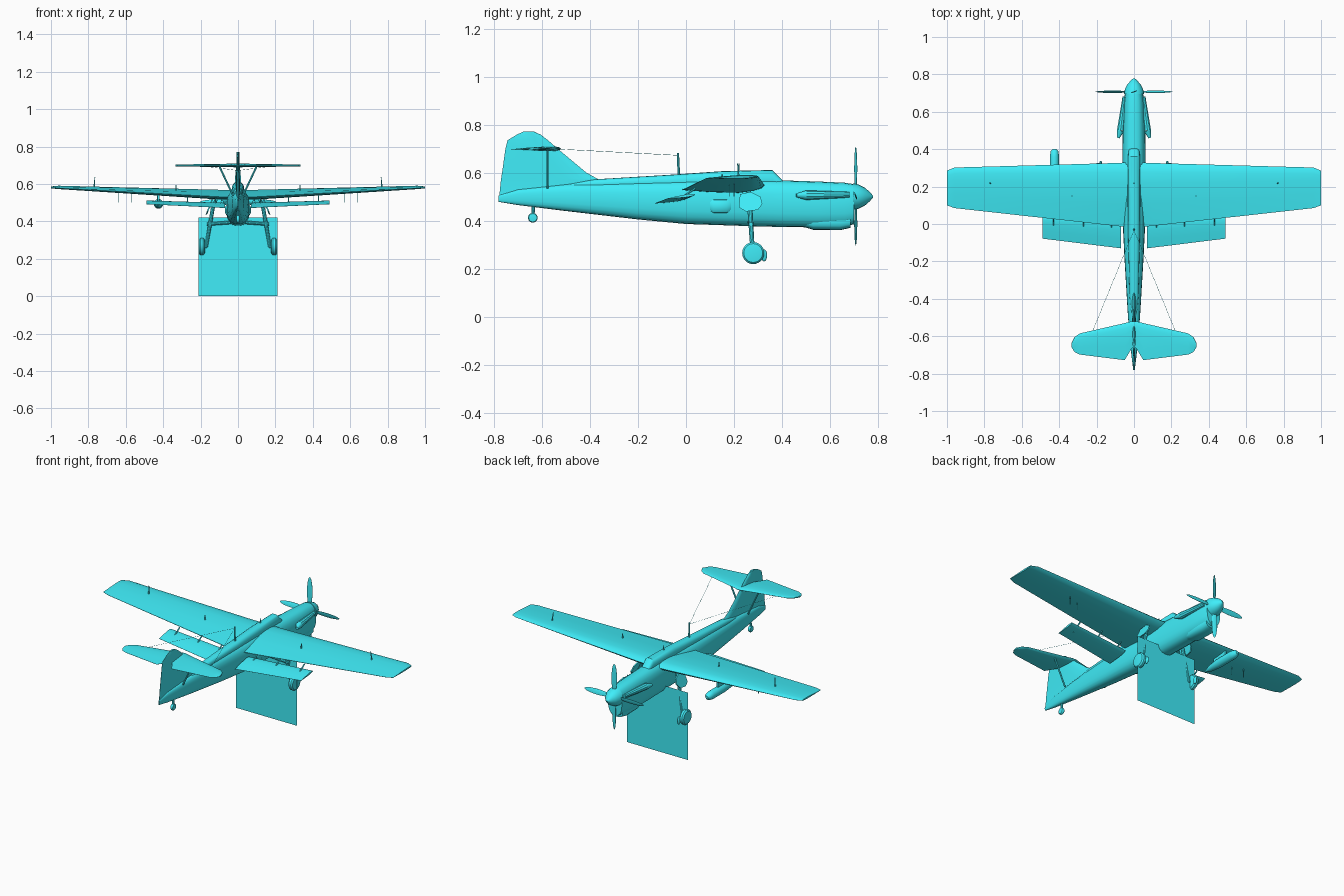
import bpy, bmesh
from math import sin, cos, pi, radians, copysign
from mathutils import Vector, Matrix

if "Cube" in bpy.data.objects:
    bpy.data.objects.remove(bpy.data.objects["Cube"])

paint = bpy.data.materials.new("turquoise_paint")
paint.diffuse_color = (.05, .85, .95, 1)
paint.use_nodes = True
paint.node_tree.nodes["Principled BSDF"].inputs["Base Color"].default_value = paint.diffuse_color


def finish(name, bm, mirror=False, angle=35):
    bmesh.ops.recalc_face_normals(bm, faces=bm.faces)
    me = bpy.data.meshes.new(name)
    bm.to_mesh(me)
    bm.free()
    me.materials.append(paint)
    ob = bpy.data.objects.new(name, me)
    bpy.context.collection.objects.link(ob)
    bpy.ops.object.select_all(action='DESELECT')
    ob.select_set(True)
    bpy.context.view_layer.objects.active = ob
    bpy.ops.object.shade_smooth_by_angle(angle=radians(angle))
    if mirror:
        ob.modifiers.new("Mirror", 'MIRROR')
    return ob


def skin(name, rings, mirror=False):
    """Join equal-length closed rings of points and cap both ends."""
    bm = bmesh.new()
    loops = [[bm.verts.new(p) for p in r] for r in rings]
    n = len(loops[0])
    for a, b in zip(loops, loops[1:]):
        for i in range(n):
            j = (i + 1) % n
            bm.faces.new((a[i], a[j], b[j], b[i]))
    bm.faces.new(loops[0])
    bm.faces.new(loops[-1])
    return finish(name, bm, mirror)


def body(name, stations, n=20, power=0.75, cx=0, mirror=False):
    """Stations along the length: y, bottom z, top z, half width."""
    def ring(y, lo, hi, w):
        pts = []
        for i in range(n):
            c, s = cos(2 * pi * i / n), sin(2 * pi * i / n)
            pts.append((cx + w * copysign(abs(c) ** power, c), y,
                        (lo + hi) / 2 + (hi - lo) / 2 * copysign(abs(s) ** power, s)))
        return pts
    return skin(name, [ring(*s) for s in stations], mirror)


def foil(name, sections, upright=False, mirror=False):
    """Sections along the span: span, (leading y, z), (trailing y, z), thickness."""
    shape = [(0, 0), (.04, .5), (.15, .85), (.32, 1), (.65, .65), (1, .06)]
    outline = shape + [(f, -t) for f, t in reversed(shape[1:])]
    rings = []
    for s, le, te, th in sections:
        ring = []
        for f, t in outline:
            y = le[0] + (te[0] - le[0]) * f
            z = le[1] + (te[1] - le[1]) * f + t * th / 2
            ring.append((z, y, s) if upright else (s, y, z))
        rings.append(ring)
    return skin(name, rings, mirror)


def tube(name, a, b, r1, r2=None, n=10, mirror=False):
    a, b = Vector(a), Vector(b)
    d = b - a
    m = Matrix.Translation((a + b) / 2) @ d.to_track_quat('Z', 'Y').to_matrix().to_4x4()
    bm = bmesh.new()
    bmesh.ops.create_cone(bm, cap_ends=True, segments=n, radius1=r1,
                          radius2=r1 if r2 is None else r2, depth=d.length, matrix=m)
    return finish(name, bm, mirror)


def ball(name, c, size, mirror=False):
    bm = bmesh.new()
    bmesh.ops.create_uvsphere(bm, u_segments=16, v_segments=8, radius=1,
                              matrix=Matrix.Translation(c) @ Matrix.Diagonal((*size, 1)))
    return finish(name, bm, mirror)


def wheel(name, c, r, w, mirror=False):
    x, y, z = c
    rings = []
    for dx, k in ((-.5, .6), (-.45, .85), (-.2, 1), (.2, 1), (.45, .85), (.5, .6)):
        rings.append([(x + dx * w, y + r * k * cos(2 * pi * i / 24),
                       z + r * k * sin(2 * pi * i / 24)) for i in range(24)])
    return skin(name, rings, mirror)


# Fuselage with raised cockpit glazing
body("fuselage", [(-.78, .478, .505, .004), (-.7, .465, .53, .014), (-.5, .44, .552, .032),
                  (-.2, .405, .562, .05), (0, .386, .568, .06), (.3, .376, .572, .062),
                  (.42, .373, .567, .062), (.55, .372, .563, .06), (.66, .375, .558, .055),
                  (.7, .385, .552, .048)])
body("canopy", [(-.5, .53, .552, .015), (-.38, .53, .572, .024), (-.05, .53, .592, .032),
                (.15, .53, .606, .034), (.36, .53, .611, .032), (.405, .53, .565, .028)], n=16)
body("chin_radiator", [(.47, .38, .42, .03), (.53, .362, .43, .045), (.64, .36, .43, .046),
                       (.685, .37, .43, .042)], n=16)
body("side_window_blister", [(.1, .44, .485, .012), (.115, .43, .49, .02),
                             (.17, .43, .49, .02), (.187, .44, .485, .012)], n=12, cx=.05, mirror=True)

# Spinner and four propeller blades
body("spinner", [(.695, .444, .556, .054), (.72, .45, .55, .049), (.745, .463, .537, .036),
                 (.765, .48, .52, .019), (.779, .496, .504, .004)], power=1)
bm = bmesh.new()
for k in range(4):
    bmesh.ops.create_uvsphere(
        bm, u_segments=10, v_segments=10, radius=1,
        matrix=Matrix.Translation((0, .707, .502)) @ Matrix.Rotation(k * pi / 2, 4, 'Y')
        @ Matrix.Translation((0, 0, .115)) @ Matrix.Rotation(radians(20), 4, 'Z')
        @ Matrix.Diagonal((.017, .003, .09, 1)))
finish("propeller_blades", bm)

# Exhaust flares along the engine sides
tube("exhaust_pipe", (.05, .68, .508), (.072, .5, .506), .012, .02, mirror=True)
tube("exhaust_tip", (.072, .5, .506), (.085, .46, .505), .02, .008, mirror=True)

# Wing, slung flaps, tailplane and fin
foil("wing", [(0, (.33, .548), (-.02, .528), .054), (.1, (.326, .549), (-.01, .53), .052),
              (.96, (.302, .584), (.085, .577), .018), (1, (.285, .583), (.1, .579), .01)], mirror=True)
foil("flap", [(.07, (.01, .496), (-.13, .472), .016),
              (.49, (.04, .509), (-.078, .492), .012)], mirror=True)
for i, x in enumerate((.12, .27, .43)):
    tube(f"flap_hinge_{i}", (x, .04, .535), (x, -.02, .495), .004, n=6, mirror=True)
tail = [(0, -.52, -.66), (.012, -.52, -.665), (.05, -.53, -.728), (.29, -.585, -.698),
        (.318, -.605, -.685), (.333, -.635, -.66)]
foil("tailplane", [(x, (a, .7), (b, .697), .02 - .03 * x) for x, a, b in tail], mirror=True)
fin = [(.485, -.45, -.779), (.55, -.31, -.773), (.575, -.37, -.77), (.6, -.415, -.766),
       (.7, -.535, -.752), (.735, -.575, -.743), (.758, -.605, -.705), (.772, -.635, -.675)]
foil("fin", [(z, (a, 0), (b, 0), .028 - (z - .48) * .05) for z, a, b in fin], upright=True)
tube("tailplane_strut", (.1, -.577, .695), (.025, -.577, .535), .005, n=8, mirror=True)

# Main landing gear
wheel("main_wheel", (.193, .28, .265), .046, .032, mirror=True)
tube("gear_leg", (.135, .265, .47), (.17, .278, .265), .011, .009, mirror=True)
tube("gear_axle", (.165, .28, .265), (.2, .28, .265), .008, mirror=True)
tube("gear_cross_strut", (.03, .265, .395), (.165, .27, .385), .009, mirror=True)
tube("gear_upper_strut", (.11, .26, .54), (.137, .265, .46), .009, mirror=True)
ball("gear_torque_link", (.178, .325, .255), (.008, .013, .025), mirror=True)
door = [(.22, .455), (.25, .438), (.3, .445), (.318, .47), (.31, .5), (.27, .52), (.225, .51)]
skin("gear_door", [[(.12 + (.52 - z) * .4 + d, y, z) for y, z in door] for d in (.012, .02)], mirror=True)

# Tail wheel
wheel("tail_wheel", (0, -.638, .412), .02, .018)
tube("tail_wheel_leg", (.0, -.635, .47), (0, -.638, .415), .007)

# Pod under the left wing
body("wing_pod", [(.12, .488, .498, .004), (.17, .474, .512, .019), (.24, .468, .52, .025),
                  (.36, .468, .52, .025), (.39, .474, .514, .02), (.402, .485, .503, .009)],
     n=16, power=1, cx=-.425)
skin("pod_pylon", [[(-.425 + a, y, z) for a, y in ((-.006, .2), (.006, .2), (.006, .3), (-.006, .3))]
                   for z in (.51, .555)])

# Aerial mast, wires and small wing fittings
tube("aerial_mast", (0, -.03, .58), (0, -.033, .682), .006, .004, n=8)
tube("aerial_wire", (0, -.033, .672), (.22, -.57, .7), .0008, n=4, mirror=True)
tube("cockpit_mirror_post", (0, .22, .6), (0, .22, .637), .004, .002, n=6)
tube("outer_wing_post", (.77, .22, .575), (.765, .215, .637), .004, .002, n=6, mirror=True)
tube("inner_wing_post", (.332, .15, .56), (.332, .15, .594), .004, .003, n=6, mirror=True)
for i, (x, y) in enumerate(((.57, .18), (.64, .2))):
    tube(f"under_wing_peg_{i}", (x, y, .56), (x, y, .5), .002, n=5, mirror=True)

# Flat upright panel standing below the aircraft
bm = bmesh.new()
bm.faces.new([bm.verts.new((x, .28, z)) for x, z in ((-.21, 0), (.21, 0), (.21, .42), (-.21, .42))])
finish("stand_panel", bm)
